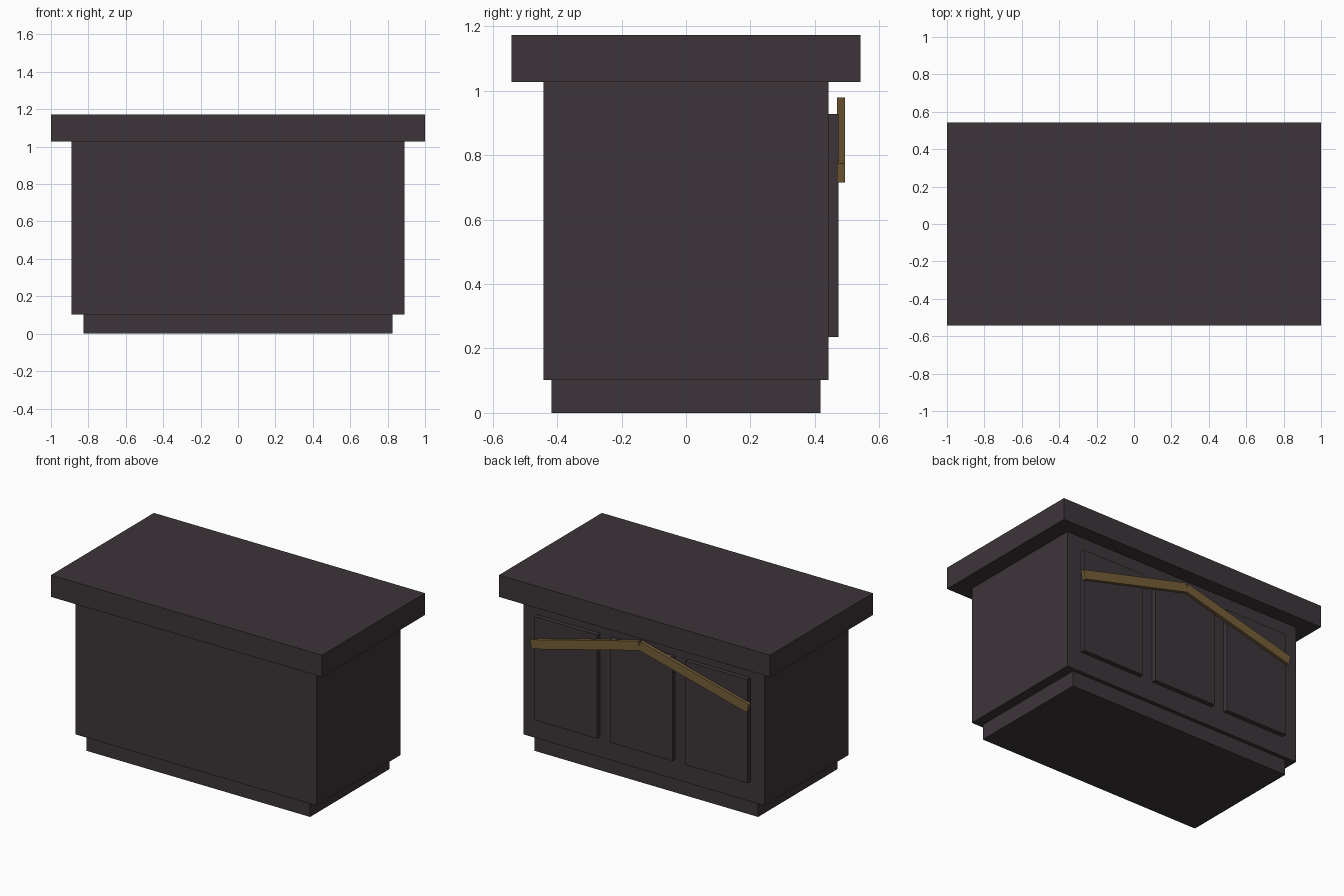
import bpy
import math

if "Cube" in bpy.data.objects:
    bpy.data.objects.remove(bpy.data.objects["Cube"])


def material(name, color):
    m = bpy.data.materials.new(name)
    m.diffuse_color = (*color, 1)
    m.use_nodes = True
    m.node_tree.nodes["Principled BSDF"].inputs["Base Color"].default_value = m.diffuse_color
    return m


dark_wood = material("dark_wood", (0.046, 0.035, 0.041))
brass = material("brass", (0.18, 0.112, 0.040))


def box(name, center, size, mat, tilt=0.0):
    bpy.ops.mesh.primitive_cube_add(size=1, location=center)
    ob = bpy.context.object
    ob.name = name
    ob.scale = size
    bpy.ops.object.transform_apply(location=False, rotation=False, scale=True)
    ob.rotation_euler.y = tilt
    ob.data.materials.append(mat)
    return ob


# Stepped cabinet: recessed plinth, body and overhanging top
box("plinth", (0, 0, 0.051), (1.65, 0.836, 0.102), dark_wood)
box("cabinet_body", (0, 0, 0.565), (1.78, 0.886, 0.926), dark_wood)
box("counter_top", (0, 0, 1.1), (2.0, 1.084, 0.146), dark_wood)

# Three raised panels on the back
for i, x in enumerate((-0.556, 0, 0.556)):
    box(f"back_panel_{i + 1}", (x, 0.453, 0.582), (0.46, 0.04, 0.692), dark_wood)

# Two sloping trim bars meeting in a shallow peak across the panels
outer_x, outer_z, peak_z = 0.80, 0.745, 0.95
slope = math.atan2(peak_z - outer_z, outer_x)
length = math.hypot(outer_x, peak_z - outer_z)
for side, label in ((-1, "left"), (1, "right")):
    box(f"trim_bar_{label}", (side * outer_x / 2, 0.481, (outer_z + peak_z) / 2),
        (length, 0.024, 0.061), brass, side * slope)
